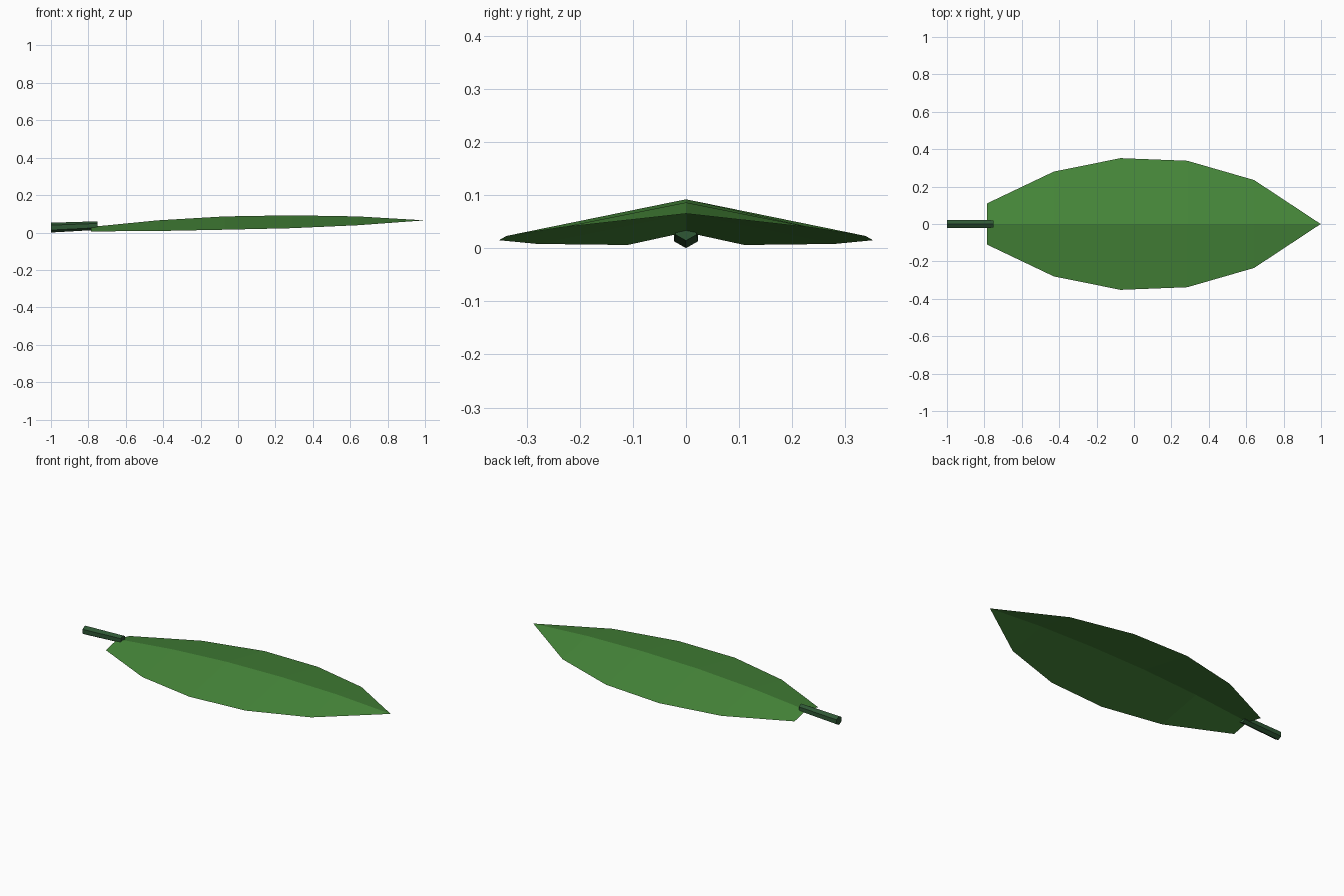
import bpy, bmesh, math
from mathutils import Vector

if "Cube" in bpy.data.objects:
    bpy.data.objects.remove(bpy.data.objects["Cube"])


def material(name, color):
    mat = bpy.data.materials.new(name)
    mat.diffuse_color = (*color, 1)
    mat.use_nodes = True
    mat.node_tree.nodes["Principled BSDF"].inputs["Base Color"].default_value = mat.diffuse_color
    return mat


def make_object(name, bm, mat):
    mesh = bpy.data.meshes.new(name)
    bm.to_mesh(mesh)
    bm.free()
    mesh.materials.append(mat)
    obj = bpy.data.objects.new(name, mesh)
    bpy.context.collection.objects.link(obj)
    return obj


leaf_green = material("leaf green", (0.062, 0.245, 0.042))
stem_green = material("dark stem green", (0.028, 0.095, 0.035))

# Leaf blade: a thin folded sheet, (half width, midrib height, edge height) per station
stations = [(0.11, 0.030, 0.006), (0.28, 0.065, 0.008), (0.352, 0.086, 0.015),
            (0.338, 0.092, 0.023), (0.235, 0.086, 0.039)]
start, step = -0.786, 0.357
bm = bmesh.new()
rows = []
for i, (half, ridge, edge) in enumerate(stations):
    x = start + i * step
    rows.append([bm.verts.new((x, y, z)) for y, z in
                 ((-half, edge), (0, ridge), (half, edge))])
tip = bm.verts.new((start + len(stations) * step - 0.001, 0, 0.065))
for a, b in zip(rows, rows[1:]):
    for k in range(2):
        bm.faces.new((a[k], b[k], b[k + 1], a[k + 1]))
for k in range(2):
    bm.faces.new((rows[-1][k], tip, rows[-1][k + 1]))
make_object("leaf_blade", bm, leaf_green)

# Stem: a six-sided, slightly tapered stalk that rises into the blade
bm = bmesh.new()
rings = []
for x, z, r in ((-1.0, 0.0262, 0.0262), (-0.752, 0.037, 0.023)):
    rings.append([bm.verts.new(Vector((x, r * math.sin(a), z + r * math.cos(a))))
                  for a in (i * math.pi / 3 for i in range(6))])
for i in range(6):
    j = (i + 1) % 6
    bm.faces.new((rings[0][i], rings[0][j], rings[1][j], rings[1][i]))
for ring in rings:
    bm.faces.new(ring)
bmesh.ops.recalc_face_normals(bm, faces=bm.faces)
make_object("stem", bm, stem_green)
